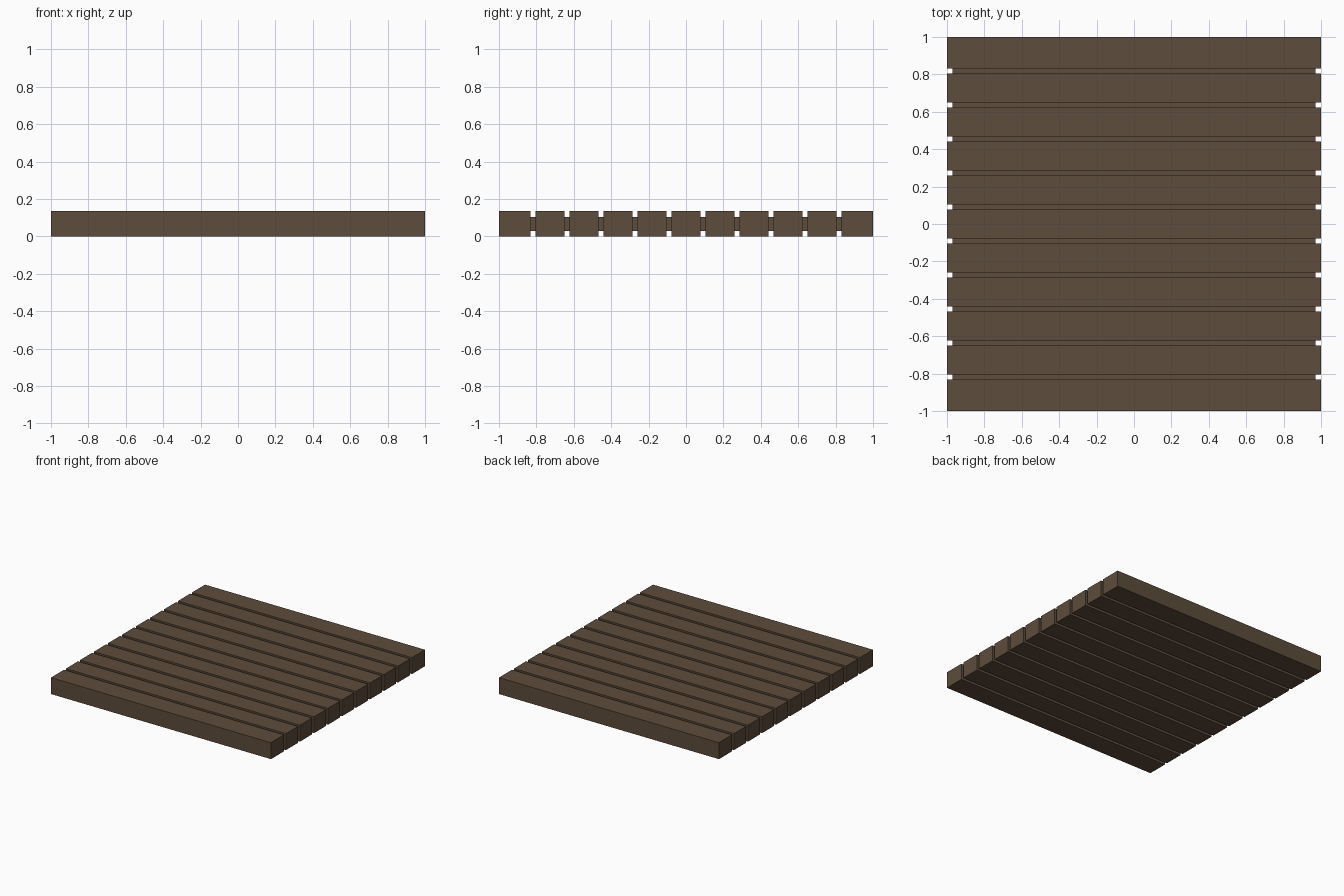
import bpy

if "Cube" in bpy.data.objects:
    bpy.data.objects.remove(bpy.data.objects["Cube"])

wood = bpy.data.materials.new("dark_brown_wood")
wood.diffuse_color = (0.110, 0.072, 0.044, 1)
wood.use_nodes = True
wood.node_tree.nodes["Principled BSDF"].inputs["Base Color"].default_value = wood.diffuse_color

COUNT = 11
PITCH = 2 / COUNT
GAP = 0.025
HEIGHT = 0.135


def box(name, x, y0, y1, z0, z1):
    """Axis-aligned box, symmetric in x."""
    v = [(sx * x, y, z) for z in (z0, z1)
         for sx, y in ((-1, y0), (1, y0), (1, y1), (-1, y1))]
    f = [(3, 2, 1, 0), (4, 5, 6, 7)]
    f += [(i, (i + 1) % 4, (i + 1) % 4 + 4, i + 4) for i in range(4)]
    me = bpy.data.meshes.new(name)
    me.from_pydata(v, [], f)
    me.materials.append(wood)
    ob = bpy.data.objects.new(name, me)
    bpy.context.collection.objects.link(ob)
    return ob


# Planks: the outer two run right to the edge
for i in range(COUNT):
    y0 = -1 + i * PITCH + (GAP / 2 if i > 0 else 0)
    y1 = -1 + (i + 1) * PITCH - (GAP / 2 if i < COUNT - 1 else 0)
    box(f"plank_{i + 1}", 1.0, y0, y1, 0, HEIGHT)

# Recessed joining strips inside the gaps
for i in range(1, COUNT):
    yc = -1 + i * PITCH
    box(f"joint_strip_{i}", 0.97, yc - GAP / 2, yc + GAP / 2, 0.03, 0.105)
